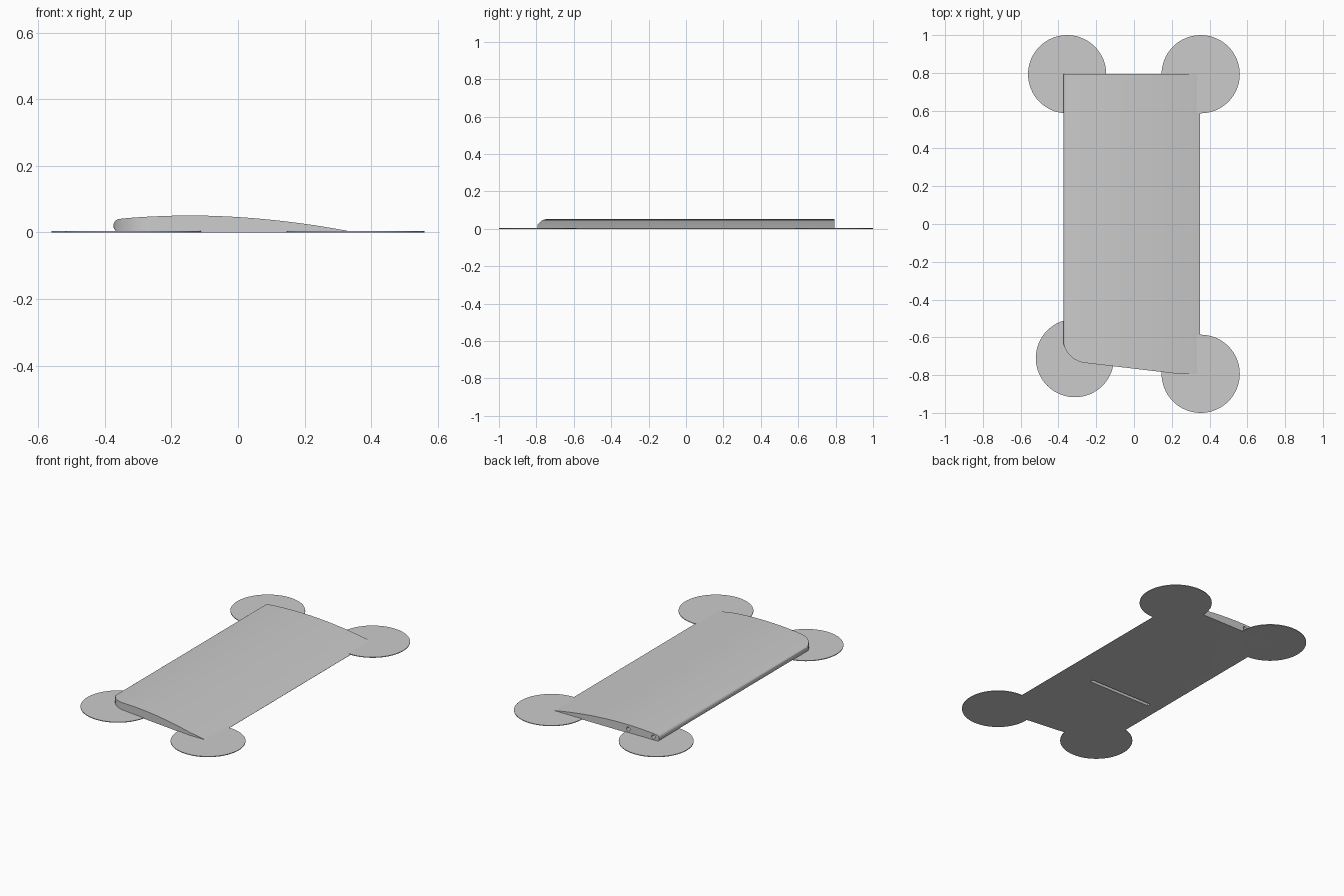
import bpy, bmesh
from math import sin, cos, pi
from mathutils import Matrix, Vector

cube = bpy.data.objects.get("Cube")
if cube:
    bpy.data.objects.remove(cube, do_unlink=True)

grey = bpy.data.materials.new("plain grey")
grey.use_nodes = True
grey.diffuse_color = (0.6, 0.6, 0.6, 1)
grey.node_tree.nodes["Principled BSDF"].inputs["Base Color"].default_value = (0.6, 0.6, 0.6, 1)


def finish(name, bm):
    bmesh.ops.recalc_face_normals(bm, faces=bm.faces)
    mesh = bpy.data.meshes.new(name)
    bm.to_mesh(mesh)
    bm.free()
    mesh.materials.append(grey)
    obj = bpy.data.objects.new(name, mesh)
    bpy.context.collection.objects.link(obj)
    return obj


def prism(name, points, direction):
    """Extrude a closed outline along a direction."""
    bm = bmesh.new()
    face = bm.faces.new([bm.verts.new(p) for p in points])
    grown = bmesh.ops.extrude_face_region(bm, geom=[face])["geom"]
    moved = [v for v in grown if isinstance(v, bmesh.types.BMVert)]
    bmesh.ops.translate(bm, verts=moved, vec=Vector(direction))
    return finish(name, bm)


def cylinder(name, radius, depth, centre, sides=64, turn=0):
    bm = bmesh.new()
    bmesh.ops.create_cone(bm, cap_ends=True, segments=sides, radius1=radius, radius2=radius,
                          depth=depth,
                          matrix=Matrix.Translation(centre) @ Matrix.Rotation(turn, 4, "X"))
    return finish(name, bm)


def cut(obj, cutter, operation):
    cutter.hide_render = True
    mod = obj.modifiers.new("cut", "BOOLEAN")
    mod.object, mod.operation, mod.solver = cutter, operation, "EXACT"
    bpy.context.view_layer.objects.active = obj
    bpy.ops.object.modifier_apply(modifier=mod.name)
    bpy.data.objects.remove(cutter, do_unlink=True)


def top_height(x):
    """Upper surface of the aerofoil."""
    if x < -0.14:
        return 0.051 - 0.010 * ((x + 0.14) / 0.22) ** 2
    return 0.051 - 0.050 * ((x + 0.14) / 0.49) ** 1.9


# Wing: flat-bottomed aerofoil with a round leading edge
nose = [(-0.354 - 0.0205 * sin(a), 0.0205 - 0.0205 * cos(a))
        for a in [pi * i / 12 for i in range(13)]]
upper = [(x, top_height(x)) for x in [-0.33 + 0.68 * i / 20 for i in range(21)]]
section = nose + upper + [(0.35, 0)]
wing = prism("wing", [(x, 0.793, z) for x, z in section], (0, -1.7, 0))

# Planform: rounded front corner and slanted tip
corner = [(-0.245 - 0.131 * cos(a), -0.605 - 0.131 * sin(a))
          for a in [pi / 2 * 0.93 * i / 12 for i in range(13)]]
plan = [(0.4, 1), (-0.376, 1)] + corner + [(0.23, -0.793), (0.4, -0.793)]
cut(wing, prism("planform_cutter", [(x, y, -0.1) for x, y in plan], (0, 0, 0.3)), "INTERSECT")

# Slot in the underside
slot = [(-0.28, -0.212), (0.15, -0.212), (0.15, -0.19), (-0.28, -0.19)]
cut(wing, prism("slot_cutter", [(x, y, -0.05) for x, y in slot], (0, 0, 0.07)), "DIFFERENCE")

# Spar holes in the root end
for x, z in [(-0.335, 0.022), (-0.165, 0.025)]:
    cut(wing, cylinder("hole_cutter", 0.012, 1.2, (x, 0.4, z), 24, pi / 2), "DIFFERENCE")

# Thin round pads under the corners
pads = {"back_right_pad": (-0.354, 0.793), "back_left_pad": (0.353, 0.793),
        "front_left_pad": (0.353, -0.793), "front_right_pad": (-0.313, -0.71)}
for name, (x, y) in pads.items():
    cylinder(name, 0.207, 0.004, (x, y, 0.002))

# Smooth the round surfaces, keep the edges sharp
bpy.ops.object.select_all(action="DESELECT")
for obj in [wing] + [bpy.data.objects[n] for n in pads]:
    obj.select_set(True)
bpy.context.view_layer.objects.active = wing
bpy.ops.object.shade_smooth_by_angle(angle=pi / 6)
